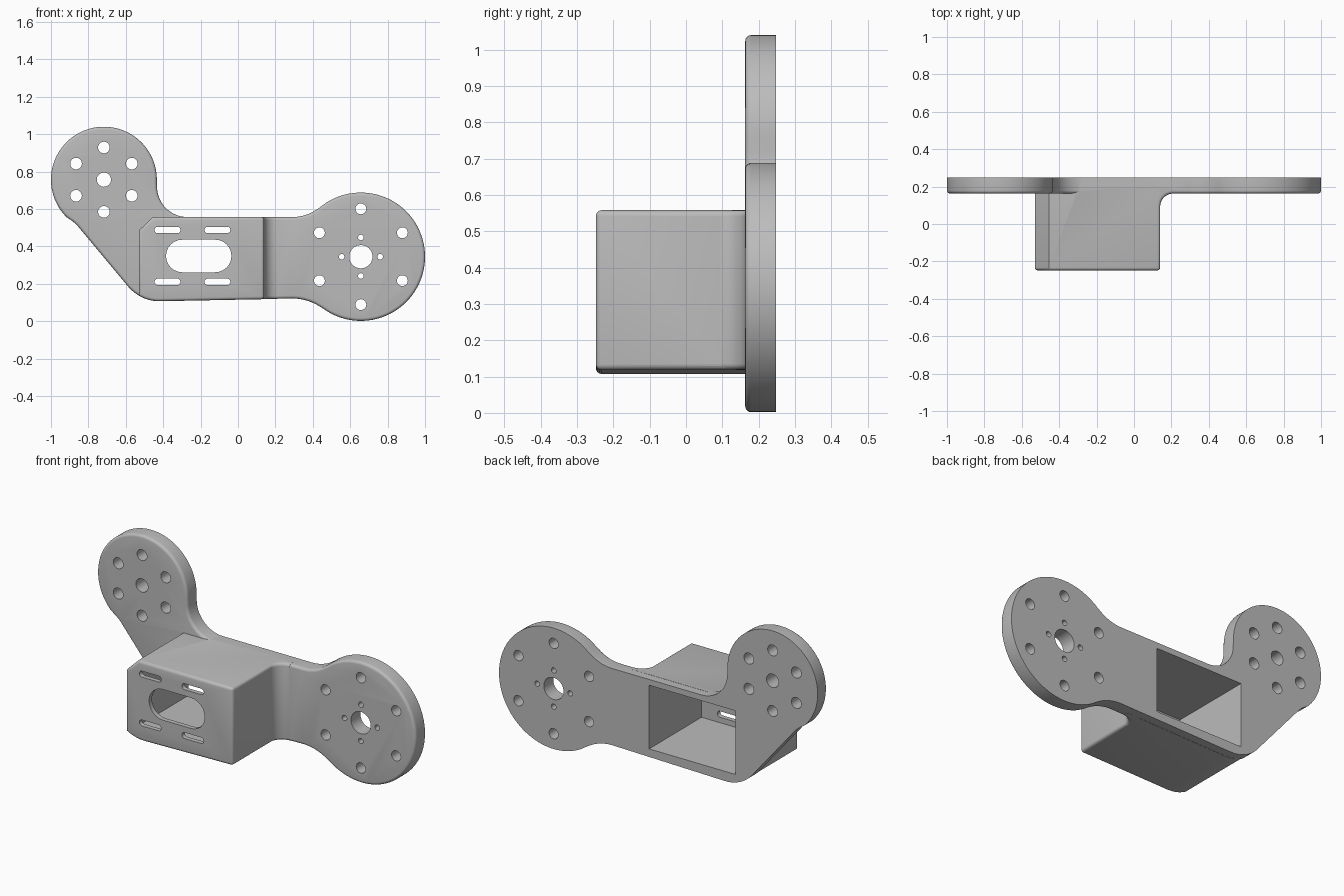
import bpy, bmesh
from math import sin, cos, radians

cube = bpy.data.objects.get("Cube")
if cube:
    bpy.data.objects.remove(cube, do_unlink=True)

# Single grey material
grey = bpy.data.materials.new("plain_grey")
grey.use_nodes = True
colour = (0.5, 0.5, 0.5, 1)
grey.diffuse_color = colour
grey.node_tree.nodes["Principled BSDF"].inputs["Base Color"].default_value = colour

FRONT, SEAT, BACK = -0.248, 0.163, 0.248
ROUND = 0.016


def arc(cx, cz, r, a, b, n):
    """Points on an arc from angle a to b in degrees."""
    return [(cx + r * cos(radians(a + (b - a) * i / n)),
             cz + r * sin(radians(a + (b - a) * i / n))) for i in range(n + 1)]


def circle(cx, cz, r, n=32):
    return arc(cx, cz, r, 0, 360, n)[:-1]


def slot(cx, cz, length, height):
    r = height / 2
    d = length / 2 - r
    return arc(cx + d, cz, r, -90, 90, 12) + arc(cx - d, cz, r, 90, 270, 12)


def add_prism(bm, pts, lo, hi, upright=False):
    """Extrude a profile along y, or along z when upright."""
    def place(p, t):
        return (p[0], p[1], t) if upright else (p[0], t, p[1])
    a = [bm.verts.new(place(p, lo)) for p in pts]
    b = [bm.verts.new(place(p, hi)) for p in pts]
    bm.faces.new(a)
    bm.faces.new(b[::-1])
    for i in range(len(pts)):
        j = (i + 1) % len(pts)
        bm.faces.new((a[i], b[i], b[j], a[j]))


def make(name, prisms, rounded=None):
    bm = bmesh.new()
    for p in prisms:
        add_prism(bm, *p)
    bmesh.ops.recalc_face_normals(bm, faces=bm.faces)
    if rounded:
        edges = [e for e in bm.edges if rounded(*[v.co for v in e.verts])]
        bmesh.ops.bevel(bm, geom=edges, offset=ROUND, segments=4, profile=0.5,
                        affect='EDGES', clamp_overlap=False)
    mesh = bpy.data.meshes.new(name)
    bm.to_mesh(mesh)
    bm.free()
    mesh.materials.append(grey)
    ob = bpy.data.objects.new(name, mesh)
    bpy.context.collection.objects.link(ob)
    return ob


def boolean(target, other, operation):
    mod = target.modifiers.new(operation, 'BOOLEAN')
    mod.operation = operation
    mod.solver = 'EXACT'
    mod.object = other
    bpy.context.view_layer.objects.active = target
    bpy.ops.object.modifier_apply(modifier=mod.name)
    bpy.data.objects.remove(other, do_unlink=True)


# Back plate: two round flanges joined by an arm
big = (0.657, 0.345)
small = (-0.717, 0.757)
outline = (arc(*big, 0.343, -126.4, 129.5, 72)
           + arc(0.29, 0.788, 0.231, -50.5, -90, 10)[1:]
           + arc(-0.27, 0.72, 0.163, -90, -180, 16)
           + arc(*small, 0.283, 0, 225, 64)
           + [(-0.885, 0.535), (-0.862, 0.515)]
           + arc(-0.42, 0.328, 0.22, 218.5, 270, 12)
           + arc(0.29, -0.15, 0.272, 90, 53.6, 10)[:-1])
plate = make("bracket", [(outline, SEAT, BACK)],
             lambda a, b: max(a.y, b.y) < SEAT + 0.001)

# Hollow motor housing with one clipped corner
SIDE = 0.14
housing_outline = ([(SIDE, 0.118), (SIDE, 0.558), (-0.455, 0.558), (-0.53, 0.485)]
                   + arc(-0.42, 0.327, 0.22, 240, 270, 8))
housing = make("housing", [(housing_outline, FRONT, 0.2)],
               lambda a, b: max(a.y, b.y) < FRONT + 0.001
               or (min(a.x, b.x) > SIDE - 0.001 and abs(a.y - b.y) > 0.1))

# Curved fillet between housing side and plate
curve = arc(0.21, 0.093, 0.07, 180, 90, 12)
fillet = make("fillet", [(curve + [(0.21, 0.2), (0.1, 0.2), (0.1, 0.093)],
                          0.1195, 0.5575, True)],
              lambda a, b: min(a.x, b.x) > 0.139 and max(a.y, b.y) < 0.164
              and abs(a.z - b.z) < 0.01)

boolean(plate, housing, 'UNION')
boolean(plate, fillet, 'UNION')

# Cavity open to the back
cavity = make("cavity", [([(-0.484, 0.163), (0.058, 0.163), (0.058, 0.524),
                           (-0.484, 0.524)], -0.222, 0.4)])
boolean(plate, cavity, 'DIFFERENCE')

# Bolt holes, shaft holes, window and strap slots
holes = [circle(*big, 0.062, 48), circle(*small, 0.038)]
for (cx, cz), ring, r in ((big, 0.256, 0.029), (small, 0.172, 0.031)):
    holes += [circle(x, z, r) for x, z in arc(cx, cz, ring, 30, 330, 5)]
holes += [circle(x, z, 0.015, 20) for x, z in arc(*big, 0.103, 0, 270, 3)]
holes.append(slot(-0.21, 0.349, 0.35, 0.174))
holes += [slot(x, z, 0.138, 0.034) for x in (-0.377, -0.11) for z in (0.211, 0.488)]
cutter = make("hole_cutter", [(h, -0.5, 0.5) for h in holes])
boolean(plate, cutter, 'DIFFERENCE')

# Smooth curved walls, keep edges sharp
bpy.ops.object.select_all(action='DESELECT')
plate.select_set(True)
bpy.context.view_layer.objects.active = plate
bpy.ops.object.shade_smooth_by_angle(angle=radians(30))
